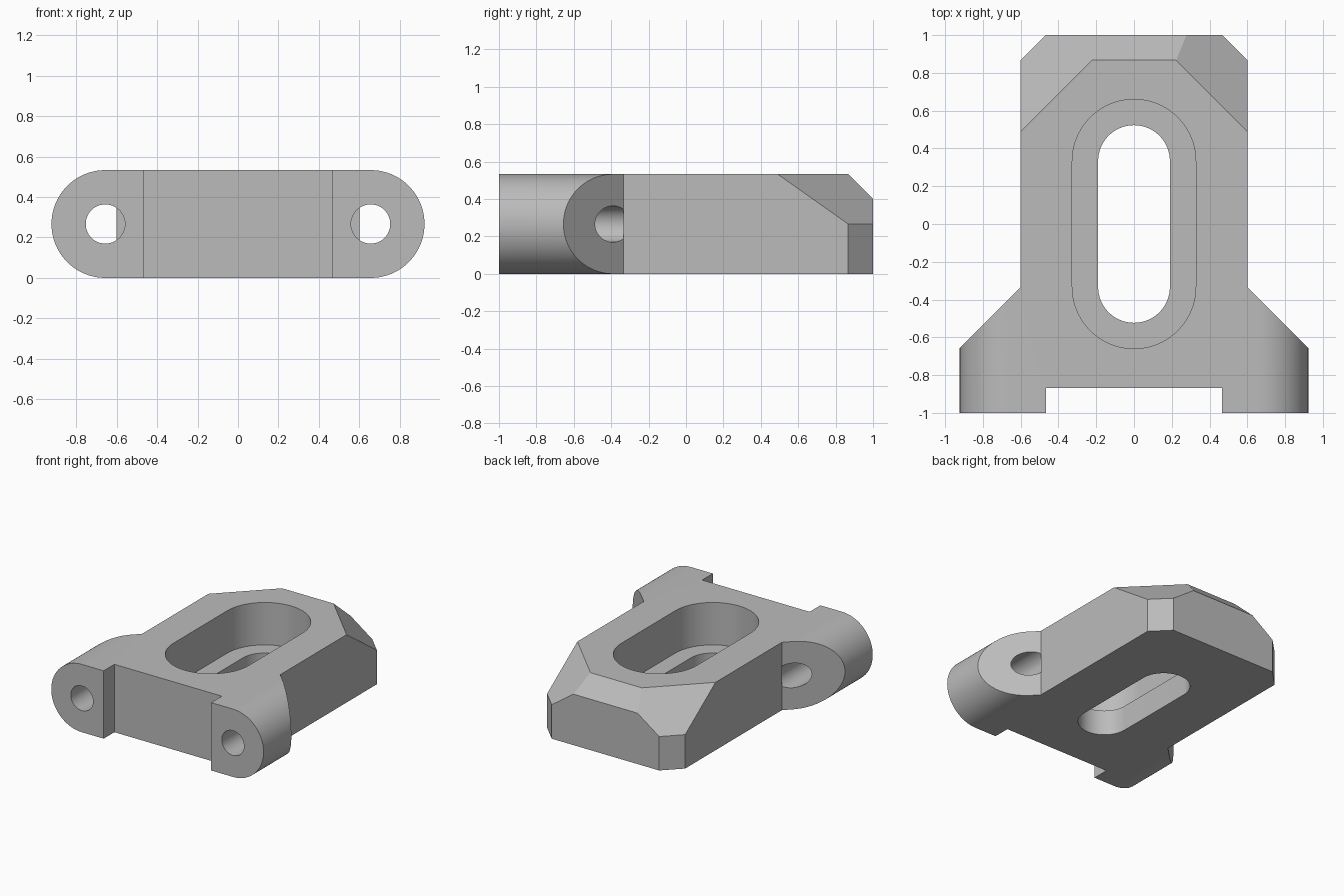
import bpy, bmesh, math
from mathutils import Vector, Matrix

old = bpy.data.objects.get("Cube")
if old:
    bpy.data.objects.remove(old, do_unlink=True)

HEIGHT = 0.533
MID = HEIGHT / 2
LUG_X = 0.656

grey = bpy.data.materials.new("plain grey")
grey.use_nodes = True
colour = (0.5, 0.5, 0.5, 1)
grey.diffuse_color = colour
grey.node_tree.nodes["Principled BSDF"].inputs["Base Color"].default_value = colour


def prism(name, points, low, high, matrix=None):
    """Extrude a flat outline from low to high along its local z."""
    bm = bmesh.new()
    face = bm.faces.new([bm.verts.new((x, y, low)) for x, y in points])
    top = bmesh.ops.extrude_face_region(bm, geom=[face])["geom"]
    verts = [v for v in top if isinstance(v, bmesh.types.BMVert)]
    bmesh.ops.translate(bm, verts=verts, vec=(0, 0, high - low))
    if matrix:
        bm.transform(matrix)
    bmesh.ops.recalc_face_normals(bm, faces=bm.faces)
    mesh = bpy.data.meshes.new(name)
    bm.to_mesh(mesh)
    bm.free()
    mesh.materials.append(grey)
    obj = bpy.data.objects.new(name, mesh)
    bpy.context.collection.objects.link(obj)
    return obj


def arc(cx, cy, radius, start, steps, sweep=math.pi):
    angles = [start + sweep * i / steps for i in range(steps + 1)]
    return [(cx + radius * math.cos(a), cy + radius * math.sin(a)) for a in angles]


def slot_outline(half, radius):
    return arc(0, half, radius, 0, 32) + arc(0, -half, radius, math.pi, 32)


def boolean(target, cutter, operation):
    mod = target.modifiers.new(cutter.name, "BOOLEAN")
    mod.operation = operation
    mod.solver = "EXACT"
    mod.object = cutter
    bpy.context.view_layer.objects.active = target
    bpy.ops.object.modifier_apply(modifier=mod.name)
    bpy.data.objects.remove(cutter, do_unlink=True)


# Plan outline: body, flared lugs, front notch and clipped back corners
half = [(0.467, -0.867), (0.467, -1), (0.923, -1), (0.923, -0.656),
        (0.6, -0.333), (0.6, 0.867), (0.467, 1)]
outline = half + [(-x, y) for x, y in reversed(half)]
body = prism("clamp_body", outline, 0, HEIGHT)

# Bevelled nose: one back bevel and a larger bevel across each corner
bm = bmesh.new()
bm.from_mesh(body.data)
r2 = math.sqrt(2)
for point, normal in [((0, 0.867, HEIGHT), (0, 1, 1)),
                      ((0.6, 0.867, MID), (1, 1, r2)),
                      ((-0.6, 0.867, MID), (-1, 1, r2))]:
    cut = bmesh.ops.bisect_plane(bm, geom=bm.verts[:] + bm.edges[:] + bm.faces[:],
                                 dist=1e-5, plane_co=point,
                                 plane_no=Vector(normal).normalized(), clear_outer=True)
    edges = [e for e in bm.edges if e.is_boundary]
    bmesh.ops.holes_fill(bm, edges=edges, sides=0)
bmesh.ops.recalc_face_normals(bm, faces=bm.faces)
bm.to_mesh(body.data)
bm.free()

# Round the outer sides of the lugs
upright = Matrix.Rotation(math.pi / 2, 4, "X")
rounded = (arc(LUG_X, MID, MID, -math.pi / 2, 40)
           + arc(-LUG_X, MID, MID, math.pi / 2, 40))
boolean(body, prism("lug_rounding", rounded, -1.2, 1.2, upright), "INTERSECT")

# Pin holes through the lugs, stopping at the body's side walls
for side in (-1, 1):
    circle = arc(side * LUG_X, MID, 0.097, 0, 48, math.tau)[:-1]
    boolean(body, prism("pin_hole", circle, 0.333, 1.1, upright), "DIFFERENCE")

# Long slot with a wider recess above it
boolean(body, prism("slot", slot_outline(0.333, 0.19), -0.1, 0.4), "DIFFERENCE")
boolean(body, prism("recess", slot_outline(0.333, 0.327), 0.2, 0.7), "DIFFERENCE")

bpy.ops.object.select_all(action="DESELECT")
body.select_set(True)
bpy.context.view_layer.objects.active = body
bpy.ops.object.shade_smooth_by_angle(angle=math.radians(25))
